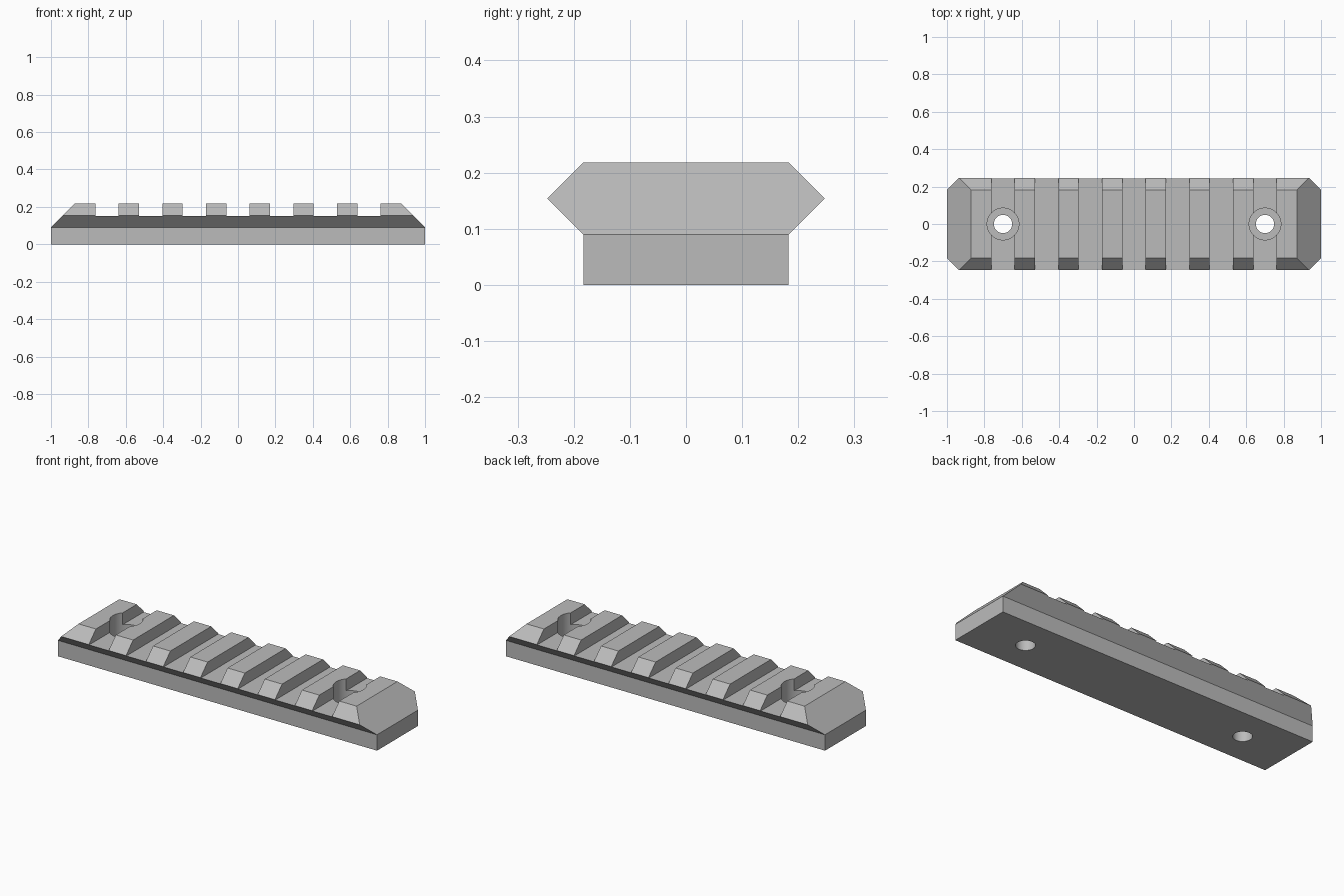
import bpy, bmesh, math

cube = bpy.data.objects.get("Cube")
if cube:
    bpy.data.objects.remove(cube, do_unlink=True)

grey = bpy.data.materials.new("satin grey metal")
grey.use_nodes = True
colour = (0.5, 0.5, 0.5, 1)
grey.diffuse_color = colour
grey.node_tree.nodes["Principled BSDF"].inputs["Base Color"].default_value = colour

HALF_BASE, HALF_WIDE = 0.183, 0.247
SHOULDER, WIDEST, TOP = 0.09, 0.154, 0.218
SLOT_FLOOR, SLOT_WIDTH, PITCH = 0.151, 0.125, 0.2335
HOLE_X = 3 * PITCH


def make_rail():
    """Dovetail section along x, with ends sloped at 45 degrees above the base."""
    side = [(HALF_BASE, 0), (HALF_BASE, SHOULDER), (HALF_WIDE, WIDEST), (HALF_BASE, TOP)]
    profile = side + [(-y, z) for y, z in reversed(side)]
    bm = bmesh.new()
    ends = []
    for s in (-1, 1):
        ends.append([bm.verts.new((s * (1 - max(0, z - SHOULDER)), y, z)) for y, z in profile])
    n = len(profile)
    for i in range(n):
        j = (i + 1) % n
        bm.faces.new((ends[0][i], ends[0][j], ends[1][j], ends[1][i]))
    for loop in ends:
        bm.faces.new((loop[0], loop[1], loop[-2], loop[-1]))
        bm.faces.new(loop[1:-1])
    bmesh.ops.recalc_face_normals(bm, faces=bm.faces)
    mesh = bpy.data.meshes.new("rail")
    bm.to_mesh(mesh)
    bm.free()
    mesh.materials.append(grey)
    rail = bpy.data.objects.new("rail", mesh)
    bpy.context.collection.objects.link(rail)
    return rail


def cut(target, cutter, name):
    cutter.name = name
    cutter.hide_render = True
    cutter.data.materials.append(grey)
    mod = target.modifiers.new(name, 'BOOLEAN')
    mod.operation, mod.solver, mod.object = 'DIFFERENCE', 'EXACT', cutter
    bpy.ops.object.select_all(action='DESELECT')
    bpy.context.view_layer.objects.active = target
    target.select_set(True)
    bpy.ops.object.modifier_apply(modifier=name)
    bpy.data.objects.remove(cutter, do_unlink=True)


rail = make_rail()

# Cross slots
for i in range(-3, 4):
    bpy.ops.mesh.primitive_cube_add(size=1, location=(i * PITCH, 0, SLOT_FLOOR + 0.1))
    slot = bpy.context.object
    slot.scale = (SLOT_WIDTH, 1, 0.2)
    cut(rail, slot, "slot_cutter")

# Counterbored screw holes
for x in (-HOLE_X, HOLE_X):
    for radius, bottom in ((0.085, SHOULDER), (0.049, -0.1)):
        bpy.ops.mesh.primitive_cylinder_add(vertices=48, radius=radius, depth=0.5,
                                            location=(x, 0, bottom + 0.25))
        cut(rail, bpy.context.object, "bore_cutter")

bpy.ops.object.select_all(action='DESELECT')
rail.select_set(True)
bpy.context.view_layer.objects.active = rail
bpy.ops.object.shade_smooth_by_angle(angle=math.radians(30))
